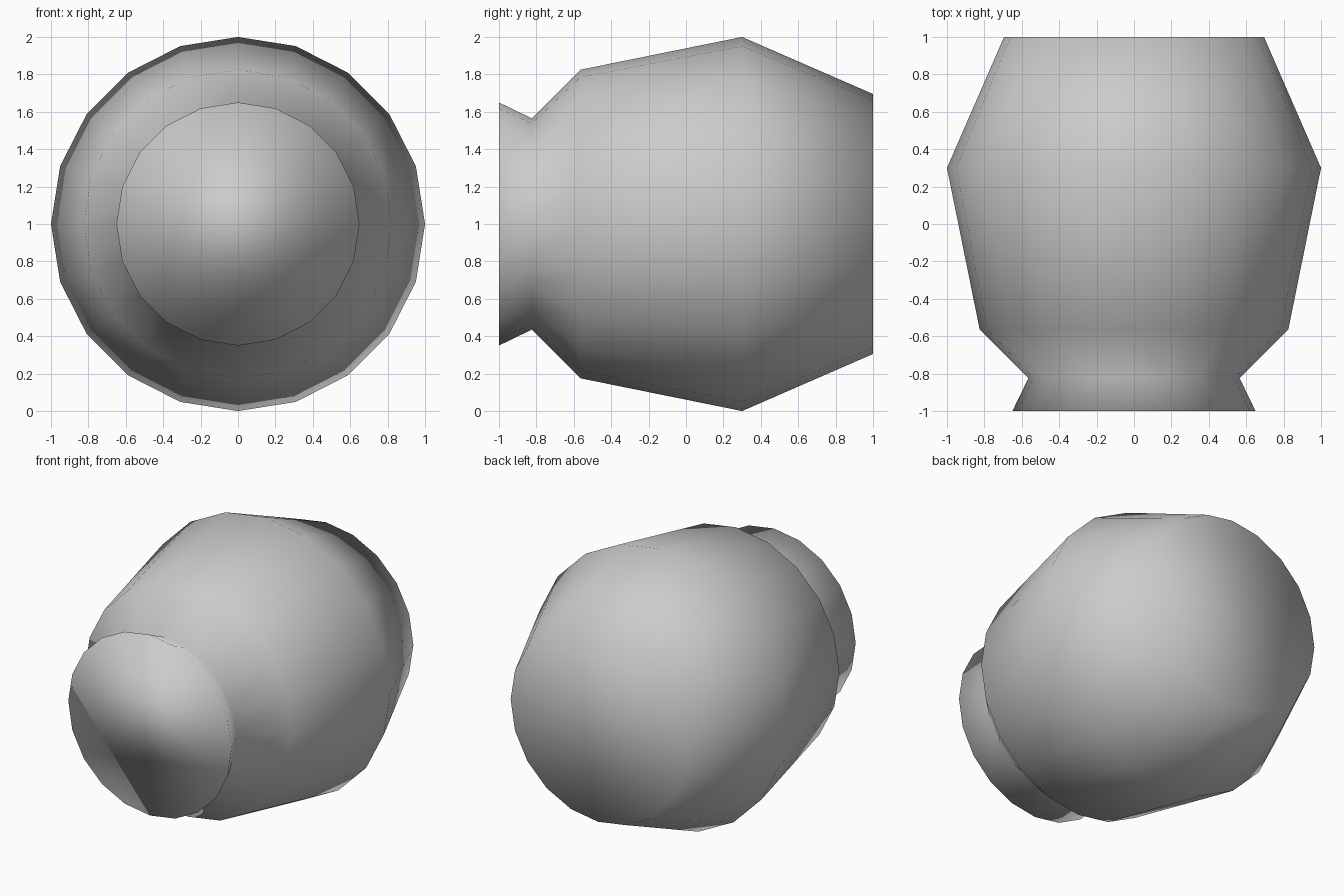
import bpy
import bmesh
from math import cos, sin, tau

SIDES = 20
# Outline of the turned body as (y, radius), from front lip to back
PROFILE = [(-1, 0.65), (-0.825, 0.565), (-0.565, 0.825), (0.3, 1), (1, 0.695)]

cube = bpy.data.objects.get("Cube")
if cube:
    bpy.data.objects.remove(cube, do_unlink=True)

# Plain grey material
grey = bpy.data.materials.new("plain_grey")
grey.use_nodes = True
colour = (0.6, 0.6, 0.6, 1)
grey.diffuse_color = colour
grey.node_tree.nodes["Principled BSDF"].inputs["Base Color"].default_value = colour

# Rings along the front-to-back axis
bm = bmesh.new()
rings = [[bm.verts.new((r * cos(tau * i / SIDES), y, 1 + r * sin(tau * i / SIDES)))
          for i in range(SIDES)] for y, r in PROFILE]

# Side walls between neighbouring rings
for a, b in zip(rings, rings[1:]):
    for i in range(SIDES):
        j = (i + 1) % SIDES
        bm.faces.new((a[i], a[j], b[j], b[i]))

# Flat lid at the front and base at the back
bm.faces.new(rings[0])
bm.faces.new(rings[-1])
bmesh.ops.recalc_face_normals(bm, faces=bm.faces)
for face in bm.faces:
    face.smooth = True

mesh = bpy.data.meshes.new("jar_body")
bm.to_mesh(mesh)
bm.free()
mesh.materials.append(grey)
jar = bpy.data.objects.new("jar_body", mesh)
bpy.context.collection.objects.link(jar)
